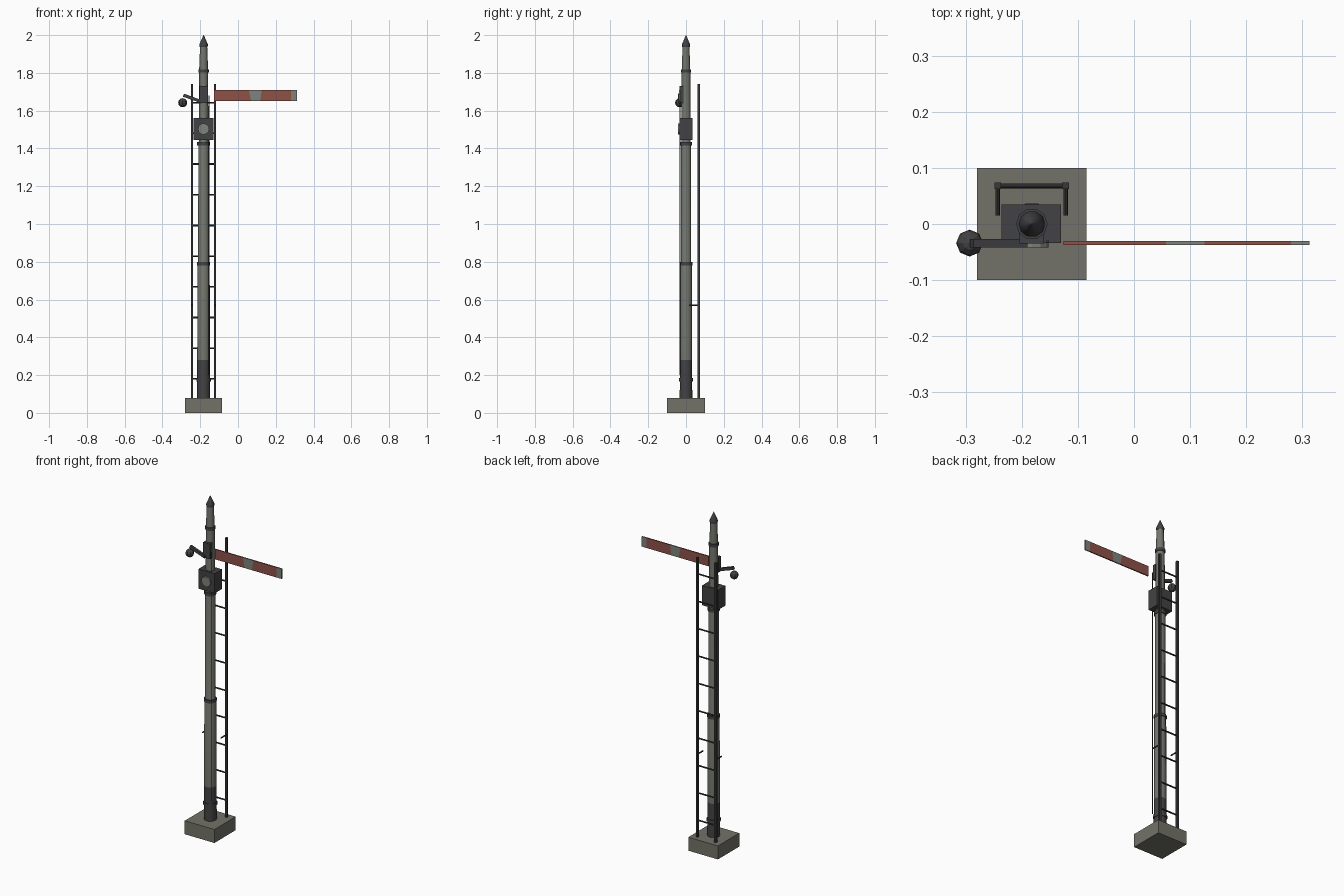
import bpy, bmesh, math
from mathutils import Vector

cube = bpy.data.objects.get("Cube")
if cube:
    bpy.data.objects.remove(cube, do_unlink=True)


def material(name, r, g, b):
    m = bpy.data.materials.new(name)
    m.use_nodes = True
    m.diffuse_color = (r, g, b, 1)
    m.node_tree.nodes["Principled BSDF"].inputs["Base Color"].default_value = (r, g, b, 1)
    return m


concrete = material("concrete", 0.17, 0.17, 0.14)
post_paint = material("post grey green", 0.17, 0.18, 0.15)
iron = material("dark iron", 0.055, 0.055, 0.058)
ladder_iron = material("ladder iron", 0.04, 0.04, 0.042)
red = material("faded red", 0.27, 0.085, 0.065)
white = material("weathered white", 0.21, 0.23, 0.20)

PX = -0.182  # post axis


def finish(name, bm, *mats):
    bmesh.ops.recalc_face_normals(bm, faces=bm.faces)
    me = bpy.data.meshes.new(name)
    bm.to_mesh(me)
    bm.free()
    for m in mats:
        me.materials.append(m)
    ob = bpy.data.objects.new(name, me)
    bpy.context.collection.objects.link(ob)
    return ob


def box(name, lo, hi, mat):
    bm = bmesh.new()
    bmesh.ops.create_cube(bm, size=1)
    lo, hi = Vector(lo), Vector(hi)
    for v in bm.verts:
        v.co = (lo + hi) / 2 + v.co * (hi - lo)
    return finish(name, bm, mat)


def lathe(name, profile, mats, sides=10, dark_below=0):
    """Turn a (radius, z) profile around the post axis."""
    bm = bmesh.new()
    rings = []
    for r, z in profile:
        rings.append([bm.verts.new((PX + r * math.cos(a), r * math.sin(a), z))
                      for a in (2 * math.pi * i / sides for i in range(sides))])
    for a, b in zip(rings, rings[1:]):
        for i in range(sides):
            j = (i + 1) % sides
            f = bm.faces.new((a[i], a[j], b[j], b[i]))
            f.smooth = True
            f.material_index = int(f.calc_center_median().z < dark_below)
    bm.faces.new(rings[0])
    bm.faces.new(rings[-1])
    return finish(name, bm, *mats)


def rod(name, start, end, radius, mat, sides=8):
    bm = bmesh.new()
    start, end = Vector(start), Vector(end)
    d = end - start
    bmesh.ops.create_cone(bm, cap_ends=True, segments=sides, radius1=radius,
                          radius2=radius, depth=d.length)
    turn = d.to_track_quat("Z", "Y").to_matrix()
    for v in bm.verts:
        v.co = turn @ v.co + (start + end) / 2
    return finish(name, bm, mat)


def plate(name, points, y0, y1, mat):
    """Extrude an (x, z) outline from y0 to y1."""
    bm = bmesh.new()
    face = bm.faces.new([bm.verts.new((x, y0, z)) for x, z in points])
    ext = bmesh.ops.extrude_face_region(bm, geom=[face])["geom"]
    for v in ext:
        if isinstance(v, bmesh.types.BMVert):
            v.co.y = y1
    return finish(name, bm, mat)


# Base and tapered post
box("base_block", (-0.28, -0.1, 0), (-0.085, 0.1, 0.08), concrete)
lathe("post", [(0.035, 0.08), (0.034, 0.28), (0.032, 0.79), (0.029, 0.8),
               (0.028, 1.425), (0.025, 1.44), (0.024, 1.81), (0.019, 1.94)],
      (post_paint, iron), dark_below=0.27)
for i, (r, z) in enumerate([(0.038, 0.175), (0.035, 0.79), (0.034, 1.425), (0.028, 1.81)]):
    lathe(f"post_collar_{i + 1}", [(r, z - 0.009), (r, z + 0.009)], (iron,))
lathe("finial", [(0.021, 1.938), (0.023, 1.95), (0.012, 1.975), (0.001, 2.0)], (iron,))

# Lamp box with round lens
box("lamp_box", (-0.236, -0.034, 1.445), (-0.13, 0.035, 1.562), iron)
rod("lamp_lens", (PX, -0.03, 1.503), (PX, -0.042, 1.503), 0.03, white, 12)

# Signal arm in coloured sections
Z0, Z1 = 1.65, 1.71
cuts = [(-0.126, -0.126), (0.07, 0.057), (0.118, 0.126), (0.28, 0.28), (0.313, 0.313)]
for i, (a, b) in enumerate(zip(cuts, cuts[1:])):
    plate(f"arm_section_{i + 1}", [(a[0], Z0), (b[0], Z0), (b[1], Z1), (a[1], Z1)],
          -0.037, -0.030, (red, white)[i % 2])

# Pivot, counterweight lever and weight
box("arm_pivot", (-0.204, -0.035, 1.64), (-0.16, -0.012, 1.73), iron)
plate("weight_lever", [(-0.19, 1.638), (-0.19, 1.655), (-0.286, 1.69), (-0.292, 1.674)],
      -0.042, -0.027, iron)
bm = bmesh.new()
bmesh.ops.create_uvsphere(bm, u_segments=8, v_segments=6, radius=0.024)
for v in bm.verts:
    v.co += Vector((-0.293, -0.034, 1.642))
finish("counterweight", bm, iron)
rod("pull_wire", (-0.154, -0.031, 0.2), (-0.154, -0.031, 1.68), 0.0025, iron, 6)

# Ladder with stays
LY = 0.068
for side, x in (("right", -0.243), ("left", -0.122)):
    box(f"ladder_rail_{side}", (x - 0.006, LY - 0.006, 0.08), (x + 0.006, LY + 0.006, 1.74), ladder_iron)
    rod(f"ladder_stay_{side}", (x, 0.015, 0.57), (x, LY, 0.57), 0.004, ladder_iron)
for i in range(10):
    z = 0.18 + i * 0.1625
    rod(f"ladder_rung_{i + 1}", (-0.243, LY, z), (-0.122, LY, z), 0.0045, ladder_iron)
